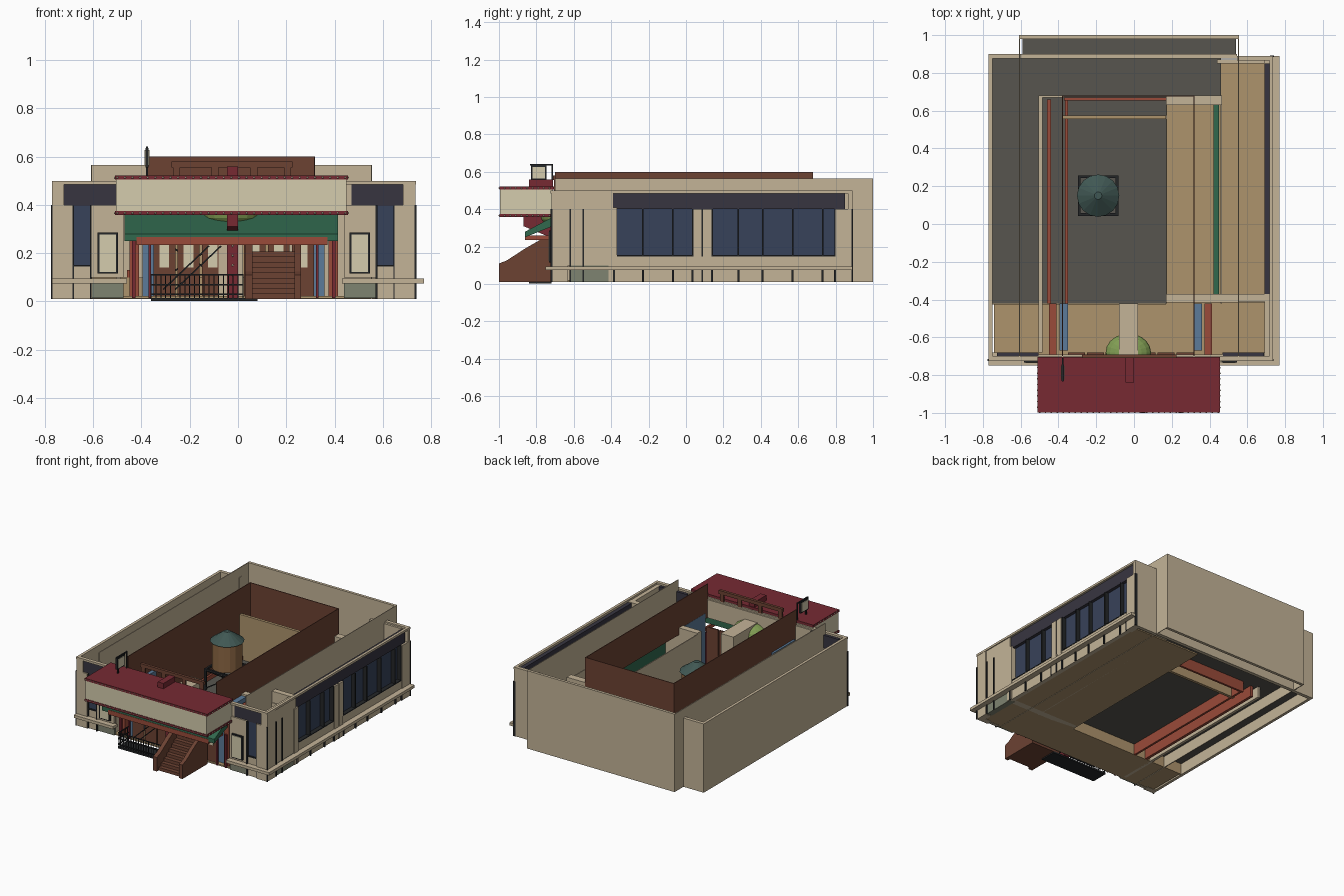
import bpy, bmesh, math
from mathutils import Matrix, Vector

CX = -0.018  # symmetry line of the front


def mat(name, r, g, b):
    m = bpy.data.materials.new(name)
    m.diffuse_color = [(c / 255) ** 2.2 for c in (r, g, b)] + [1]
    return m


CREAM = mat("cream", 194, 178, 150)
PALE = mat("pale", 212, 203, 172)
DARK = mat("charcoal", 58, 56, 66)
GLASS = mat("glass_blue", 58, 68, 90)
BROWN = mat("brown", 108, 68, 54)
RUST = mat("rust", 152, 76, 60)
RED = mat("dark_red", 118, 46, 54)
TAN = mat("tan", 172, 146, 108)
WOOD = mat("tank_wood", 140, 104, 70)
GREY = mat("floor_grey", 88, 86, 80)
GREEN = mat("awning_green", 52, 104, 78)
TEAL = mat("tank_roof", 66, 88, 84)
LEAF = mat("leaf", 128, 156, 84)
BLUE = mat("wall_blue", 92, 122, 152)
SAGE = mat("sage", 126, 130, 112)
BLACK = mat("iron", 40, 42, 44)


def finish(name, bm, m):
    me = bpy.data.meshes.new(name)
    bm.to_mesh(me)
    bm.free()
    me.materials.append(m)
    ob = bpy.data.objects.new(name, me)
    bpy.context.collection.objects.link(ob)
    return ob


def boxes(name, m, *items, mirror=False):
    """One object from (x0,x1,y0,y1,z0,z1) boxes, optionally mirrored over CX."""
    bm = bmesh.new()
    items = list(items)
    if mirror:
        items += [(2 * CX - b[1], 2 * CX - b[0], *b[2:]) for b in items]
    for x0, x1, y0, y1, z0, z1 in items:
        t = Matrix.Translation(((x0 + x1) / 2, (y0 + y1) / 2, (z0 + z1) / 2))
        bmesh.ops.create_cube(bm, size=1, matrix=t @ Matrix.Diagonal((x1 - x0, y1 - y0, z1 - z0, 1)))
    return finish(name, bm, m)


def extrude_yz(name, m, pts, *spans):
    """Side profile (y,z) extruded over x spans."""
    bm = bmesh.new()
    for x0, x1 in spans:
        f = bm.faces.new([bm.verts.new((x0, y, z)) for y, z in pts])
        r = bmesh.ops.extrude_face_region(bm, geom=[f])
        bmesh.ops.translate(bm, vec=(x1 - x0, 0, 0), verts=[v for v in r["geom"] if isinstance(v, bmesh.types.BMVert)])
    bmesh.ops.recalc_face_normals(bm, faces=bm.faces)
    return finish(name, bm, m)


def cone(name, m, r1, r2, z0, z1, x, y, n=16):
    bm = bmesh.new()
    bmesh.ops.create_cone(bm, cap_ends=True, segments=n, radius1=r1, radius2=r2, depth=z1 - z0,
                          matrix=Matrix.Translation((x, y, (z0 + z1) / 2)))
    return finish(name, bm, m)


def bar(bm, a, b, w):
    a, b = Vector(a), Vector(b)
    q = (b - a).to_track_quat('Z', 'Y').to_matrix().to_4x4()
    bmesh.ops.create_cube(bm, size=1, matrix=Matrix.Translation((a + b) / 2) @ q @ Matrix.Diagonal((w, w, (b - a).length, 1)))


# floors: raised grey hall, low tan lobby and right aisle
boxes("main_floor", GREY, (-0.75, 0.17, -0.42, 0.88, 0.09, 0.1), (-0.59, 0.54, 0.88, 0.985, 0.09, 0.1),
      (0.17, 0.46, 0.68, 0.88, 0.09, 0.1))
boxes("lobby_floor", TAN, (-0.74, 0.70, -0.7, -0.42, 0.012, 0.022), (0.17, 0.70, -0.42, 0.85, 0.012, 0.022))
boxes("hall_step", TAN, (-0.75, 0.17, -0.425, -0.415, 0.012, 0.1))
boxes("floor_trim", RUST, (-0.37, 0.17, 0.655, 0.67, 0.012, 0.3), (-0.365, -0.35, -0.42, 0.66, 0.012, 0.13),
      (-0.46, -0.44, -0.42, 0.66, 0.012, 0.13))

# outer shell: low left and back walls, then taller inner walls
boxes("low_wall", CREAM, (-0.77, -0.75, -0.72, 0.9, 0.01, 0.5), (-0.77, -0.6, 0.875, 0.9, 0.01, 0.5),
      (0.545, 0.735, 0.865, 0.89, 0.01, 0.5), (-0.6, 0.545, 0.875, 0.9, 0.012, 0.15))
boxes("tall_wall", CREAM, (-0.61, -0.604, -0.7, 1.0, 0.01, 0.565), (0.551, 0.555, -0.7, 1.0, 0.01, 0.565),
      (-0.61, 0.555, 0.98, 1.0, 0.01, 0.565))
boxes("hall_side_wall", CREAM, (-0.505, -0.485, -0.68, 0.68, 0.012, 0.36), (-0.5, -0.37, 0.67, 0.68, 0.1, 0.36))

# brown clerestory open at the front
boxes("clerestory", BROWN, (-0.38, -0.375, -0.7, 0.68, 0.36, 0.6), (0.315, 0.32, -0.7, 0.68, 0.36, 0.6),
      (-0.38, 0.32, 0.675, 0.68, 0.3, 0.6), (-0.38, -0.375, -0.42, 0.68, 0.1, 0.36),
      (-0.275, 0.225, -0.71, -0.69, 0.555, 0.58),
      *[(x, x + 0.03, -0.705, -0.695, 0.5, 0.56) for x in (-0.27, -0.11, 0.05, 0.19)])
boxes("hall_lining", TAN, (-0.375, 0.17, 0.555, 0.575, 0.012, 0.42))

# side room inside the hall
boxes("side_room", CREAM, (0.17, 0.176, -0.42, 0.68, 0.012, 0.4), (0.458, 0.465, -0.42, 0.68, 0.012, 0.4),
      (0.17, 0.465, 0.63, 0.68, 0.012, 0.42), (0.17, 0.735, -0.415, -0.37, 0.012, 0.41),
      (0.44, 0.69, 0.85, 0.87, 0.02, 0.49), (0.555, 0.72, -0.41, -0.37, 0.4, 0.49))
boxes("side_room_panel", GREEN, (0.42, 0.45, -0.37, 0.63, 0.022, 0.3))

# water tank on legs
TX, TY = -0.19, 0.15
cone("tank_body", WOOD, 0.1, 0.1, 0.25, 0.44, TX, TY)
cone("tank_roof", TEAL, 0.112, 0.02, 0.44, 0.505, TX, TY)
bm = bmesh.new()
R = 0.1
COR = [(TX - R, TY - R), (TX + R, TY - R), (TX + R, TY + R), (TX - R, TY + R)]
for i, (x, y) in enumerate(COR):
    x2, y2 = COR[(i + 1) % 4]
    bar(bm, (x, y, 0.1), (x, y, 0.25), 0.014)
    bar(bm, (x, y, 0.243), (x2, y2, 0.243), 0.014)
    bar(bm, (x, y, 0.11), (x2, y2, 0.235), 0.007)
finish("tank_stand", bm, BLACK)

# right facade
boxes("right_pillars", CREAM, (0.69, 0.735, -0.72, -0.63, 0.01, 0.487), (0.69, 0.73, -0.63, -0.39, 0.1, 0.487),
      (0.7, 0.735, 0.04, 0.082, 0.01, 0.4), (0.7, 0.735, 0.092, 0.135, 0.01, 0.4), (0.69, 0.735, 0.8, 0.885, 0.01, 0.4))
boxes("right_sill", CREAM, (0.70, 0.728, -0.39, 0.84, 0.01, 0.15), (0.718, 0.737, -0.72, 0.89, 0.485, 0.5))
boxes("right_base", SAGE, (0.69, 0.73, -0.62, -0.39, 0.01, 0.1))
boxes("right_header", DARK, (0.69, 0.722, -0.39, 0.85, 0.4, 0.485))
boxes("right_glass", GLASS, (0.69, 0.7, -0.39, 0.8, 0.15, 0.4))
MULL = (-0.385, -0.23, -0.07, 0.035, 0.087, 0.14, 0.28, 0.41, 0.57, 0.73, 0.797)
boxes("right_mullions", BLACK, *[(0.695, 0.73, y - 0.004, y + 0.004, 0.15, 0.4) for y in MULL],
      *[(0.71, 0.737, y - 0.005, y + 0.005, 0.01, 0.08) for y in MULL],
      *[(0.72, 0.737, y - 0.004, y + 0.004, 0.01, 0.4) for y in (-0.62, -0.55)],
      (0.72, 0.74, 0.885, 0.893, 0.01, 0.4), (0.695, 0.73, -0.39, 0.8, 0.148, 0.154))

# ledge around the front and right
boxes("ledge", CREAM, (0.73, 0.77, -0.75, 0.89, 0.075, 0.095), (0.43, 0.77, -0.75, -0.7, 0.075, 0.095),
      (-0.77, -0.46, -0.75, -0.7, 0.075, 0.095))

# front facade wings
boxes("front_pillars", CREAM, (-0.77, -0.685, -0.72, -0.68, 0.01, 0.4), (-0.61, -0.475, -0.72, -0.7, 0.1, 0.4),
      (-0.685, -0.605, -0.71, -0.69, 0.01, 0.15), (-0.77, -0.72, -0.72, -0.7, 0.4, 0.49), mirror=True)
boxes("front_cornice", CREAM, (-0.77, 0.735, -0.725, -0.7, 0.485, 0.5), (-0.505, 0.47, -0.71, -0.69, 0.36, 0.49))
boxes("front_header", DARK, (-0.725, -0.505, -0.71, -0.68, 0.395, 0.487), mirror=True)
boxes("front_glass", GLASS, (-0.68, -0.61, -0.705, -0.69, 0.15, 0.4), mirror=True)
boxes("front_window_frame", BLACK, (-0.688, -0.68, -0.715, -0.69, 0.01, 0.4), (-0.613, -0.606, -0.722, -0.69, 0.01, 0.4),
      (-0.775, -0.768, -0.725, -0.715, 0.01, 0.4), (-0.688, -0.606, -0.715, -0.69, 0.145, 0.152), mirror=True)
boxes("front_base", SAGE, (-0.605, -0.475, -0.715, -0.695, 0.015, 0.08), mirror=True)
boxes("poster_frame", BLACK, (-0.582, -0.498, -0.732, -0.72, 0.115, 0.285), mirror=True)
boxes("poster", PALE, (-0.574, -0.506, -0.736, -0.73, 0.123, 0.277), mirror=True)

# lobby walls, entrance doors and columns
boxes("lobby_red_wall", RUST, (-0.45, -0.41, -0.69, -0.42, 0.02, 0.38), mirror=True)
boxes("lobby_blue_wall", BLUE, (-0.395, -0.35, -0.67, -0.42, 0.02, 0.4), mirror=True)
boxes("lobby_cream_wall", CREAM, (-0.08, 0.02, -0.69, -0.42, 0.02, 0.43))
boxes("entrance_doors", BROWN, *[(x, x + 0.09, -0.69, -0.68, 0.02, 0.3) for x in (-0.35, -0.25, -0.15)], mirror=True)
boxes("door_panel", PALE, *[(x + 0.025, x + 0.065, -0.695, -0.688, 0.14, 0.25) for x in (-0.35, -0.25, -0.15)], mirror=True)
boxes("entrance_columns", RED, (-0.44, -0.425, -0.71, -0.695, 0.015, 0.25), (-0.37, -0.36, -0.71, -0.695, 0.015, 0.25), mirror=True)
bm = bmesh.new()
bmesh.ops.create_uvsphere(bm, u_segments=20, v_segments=10, radius=1,
                          matrix=Matrix.Translation((-0.03, -0.68, 0.365)) @ Matrix.Diagonal((0.12, 0.1, 0.065, 1)))
finish("green_dome", bm, LEAF)

# marquee with bulbs
boxes("marquee_board", PALE, (-0.505, 0.45, -0.995, -0.71, 0.375, 0.505))
boxes("marquee_trim", RED, (-0.51, 0.455, -0.998, -0.705, 0.505, 0.522), (-0.51, 0.455, -0.998, -0.705, 0.358, 0.375))
bm = bmesh.new()


def bulb(x, y, z):
    bmesh.ops.create_icosphere(bm, subdivisions=1, radius=0.005, matrix=Matrix.Translation((x, y, z)))


for z in (0.513, 0.366):
    for i in range(31):
        bulb(-0.5 + i * 0.0315, -0.997, z)
    for i in range(9):
        for x in (-0.51, 0.455):
            bulb(x, -0.97 + i * 0.03, z)
for i in range(6):
    bulb(-0.022, -0.75, 0.03 + i * 0.04)
finish("bulbs", bm, PALE)

# sloped awning, beam and red blade post
extrude_yz("awning", GREEN, [(-0.86, 0.25), (-0.86, 0.28), (-0.71, 0.36), (-0.71, 0.31)], (-0.47, 0.415))
boxes("awning_beam", RUST, (-0.42, 0.37, -0.862, -0.845, 0.235, 0.268), (-0.42, -0.405, -0.86, -0.7, 0.235, 0.26),
      (0.355, 0.37, -0.86, -0.7, 0.235, 0.26))
extrude_yz("blade_post", RED, [(-0.75, 0.01), (-0.75, 0.26), (-0.87, 0.31), (-0.87, 0.36), (-0.84, 0.52), (-0.84, 0.56),
                               (-0.71, 0.56), (-0.71, 0.01)], (-0.045, 0.0))

# entrance stairs
extrude_yz("stair_sides", BROWN, [(-1.0, 0.01), (-1.0, 0.11), (-0.96, 0.125), (-0.86, 0.19), (-0.72, 0.27), (-0.72, 0.01)],
           (0.03, 0.06), (0.235, 0.262))
boxes("stair_steps", BROWN, *[(0.06, 0.235, -0.98 + i * 0.029, -0.72, 0.01 + i * 0.022, 0.032 + i * 0.022) for i in range(9)])

# railing platform
boxes("platform", BLACK, (-0.36, 0.08, -0.84, -0.72, 0.002, 0.014))
bm = bmesh.new()
for z in (0.03, 0.07, 0.11):
    bar(bm, (-0.36, -0.835, z), (0.02, -0.835, z), 0.006)
    for x in (-0.36, 0.02):
        bar(bm, (x, -0.835, z), (x, -0.72, z), 0.006)
for i in range(20):
    bar(bm, (-0.36 + i * 0.02, -0.835, 0.01), (-0.36 + i * 0.02, -0.835, 0.11), 0.004)
for i in range(6):
    for x in (-0.36, 0.02):
        bar(bm, (x, -0.835 + i * 0.021, 0.01), (x, -0.835 + i * 0.021, 0.11), 0.004)
for d in (0, 0.05):
    bar(bm, (-0.31 + d, -0.73, 0.05), (-0.12 + d, -0.73, 0.23), 0.006)
finish("railing", bm, BLACK)

# projecting sign on the marquee roof
boxes("sign_frame", BLACK, (-0.384, -0.37, -0.83, -0.745, 0.555, 0.635), (-0.381, -0.373, -0.835, -0.71, 0.634, 0.642),
      (-0.381, -0.373, -0.72, -0.71, 0.5, 0.64), (-0.381, -0.373, -0.82, -0.81, 0.52, 0.56))
boxes("sign_panel", PALE, (-0.387, -0.367, -0.822, -0.753, 0.563, 0.627))
